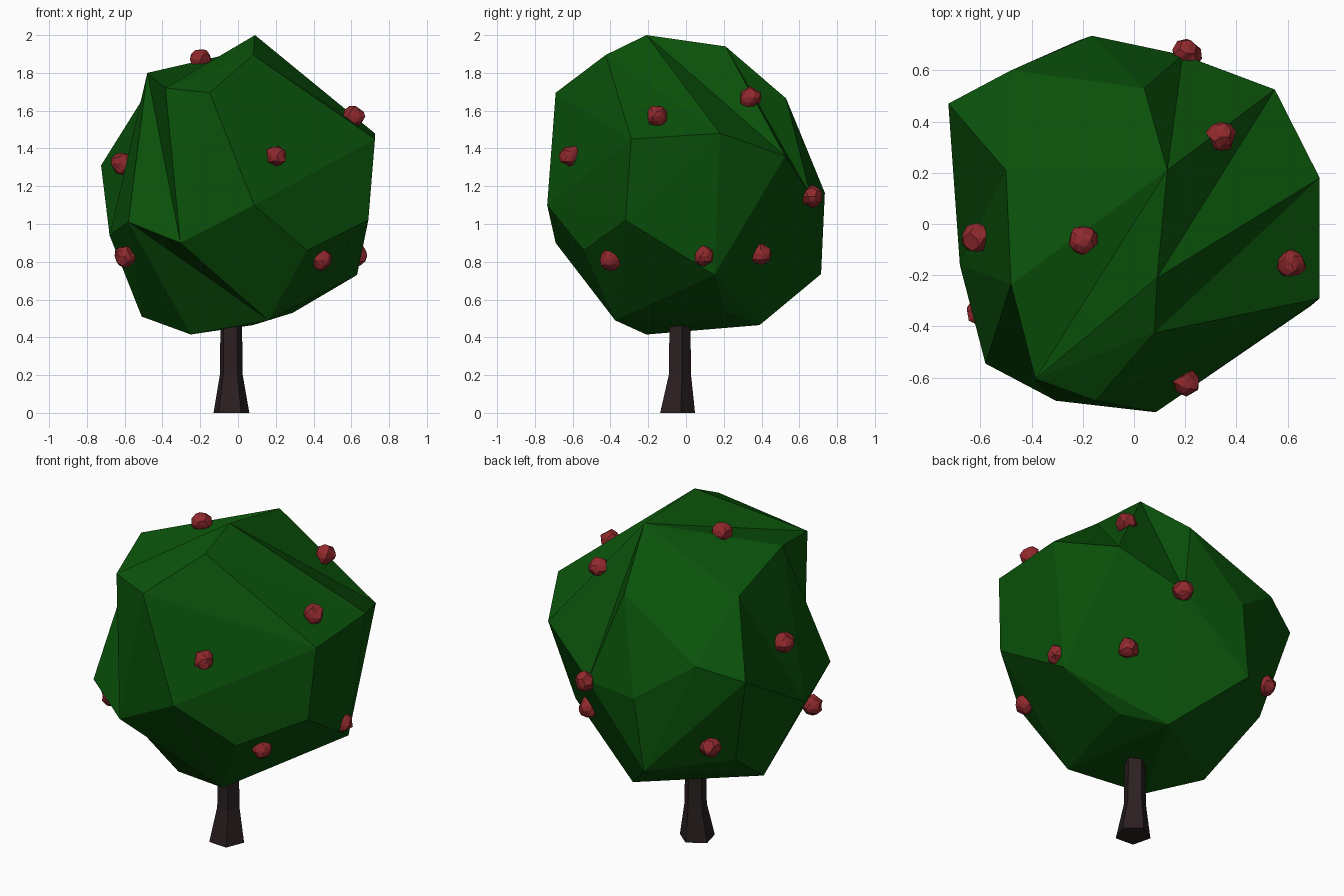
import bpy
import bmesh
import math
import random
from mathutils import Vector

random.seed(4)

default_cube = bpy.data.objects.get("Cube")
if default_cube:
    bpy.data.objects.remove(default_cube, do_unlink=True)


def make_material(name, colour):
    material = bpy.data.materials.new(name)
    material.use_nodes = True
    material.diffuse_color = (*colour, 1)
    shader = material.node_tree.nodes["Principled BSDF"]
    shader.inputs["Base Color"].default_value = (*colour, 1)
    shader.inputs["Roughness"].default_value = 0.9
    return material


def make_object(name, bm, material):
    bmesh.ops.recalc_face_normals(bm, faces=bm.faces)
    mesh = bpy.data.meshes.new(name)
    bm.to_mesh(mesh)
    bm.free()
    mesh.materials.append(material)
    obj = bpy.data.objects.new(name, mesh)
    bpy.context.scene.collection.objects.link(obj)
    return obj


leaf_green = make_material("leaf green", (0.003, 0.082, 0.003))
bark_brown = make_material("dark bark brown", (0.024, 0.014, 0.015))
fruit_red = make_material("fruit red", (0.28, 0.022, 0.026))

# Crown: corners of the faceted foliage mass
corners = dict(
    apex=(.09, -.21, 2), back_apex=(.13, .21, 1.94), front_apex=(.08, -.425, 1.895),
    brow=(-.15, -.69, 1.695), brow_side=(-.385, -.605, 1.72),
    shoulder=(-.48, -.235, 1.8), shoulder_back=(-.5, .21, 1.67),
    upper_back=(.04, .53, 1.665), left_front=(.725, -.29, 1.45),
    left_middle=(.725, .18, 1.48), left_back=(.55, .525, 1.36),
    back_left=(.19, .66, 1.15), back_middle=(-.165, .735, 1.165),
    back_right=(-.48, .6, 1.39), far_right=(-.725, .47, 1.31),
    chest=(.085, -.735, 1.1), chest_left=(.365, -.54, .86),
    chest_right=(-.305, -.69, .9), hip_left=(.69, -.32, 1.02),
    hip_right=(-.58, -.545, 1.01), side_right=(-.68, -.16, .94),
    low_left=(.63, .15, .73), low_back=(-.22, .715, .735),
    low_right=(-.59, .37, .77), base_left=(.29, .22, .53),
    base_back=(.08, .39, .465), base_front=(.16, -.375, .49),
    base_middle=(-.25, -.21, .415), base_right=(-.51, -.01, .51))

# Creases: corner pairs joined by an inward fold, made in this order
creases = [("apex", "left_back"), ("front_apex", "left_middle"),
           ("upper_back", "back_left"), ("back_apex", "back_left"),
           ("shoulder", "back_apex"), ("brow_side", "back_apex"),
           ("shoulder_back", "side_right"),
           ("shoulder", "chest_right"), ("hip_right", "base_front")]

bm = bmesh.new()
verts = {name: bm.verts.new(point) for name, point in corners.items()}
bmesh.ops.convex_hull(bm, input=list(bm.verts))
for start, end in creases:
    pair = {verts[start], verts[end]}
    for edge in list(bm.edges):
        around = {v for face in edge.link_faces for v in face.verts}
        if len(edge.link_faces) == 2 and around - set(edge.verts) == pair:
            bmesh.utils.edge_rotate(edge, True)
            break
loose = [v for v in bm.verts if not v.link_faces]
bmesh.ops.delete(bm, geom=loose, context="VERTS")
make_object("crown", bm, leaf_green)

# Trunk: five-sided post with a flared foot
bm = bmesh.new()
rings = []
for height, radius, centre_y in [(0, .1, -.052), (.2, .064, -.037), (.6, .058, -.036)]:
    ring = []
    for side in range(5):
        angle = math.radians(14) + side * math.tau / 5
        ring.append(bm.verts.new((-.037 + radius * math.cos(angle),
                                  centre_y + radius * math.sin(angle), height)))
    rings.append(ring)
for lower, upper in zip(rings, rings[1:]):
    for side in range(5):
        after = (side + 1) % 5
        bm.faces.new((lower[side], lower[after], upper[after], upper[side]))
bm.faces.new(list(reversed(rings[0])))
bm.faces.new(rings[-1])
make_object("trunk", bm, bark_brown)

# Fruit: small lumpy balls half sunk in the crown
fruit_spots = [
    (-.2, -.06, 1.87), (.615, -.155, 1.57), (.205, -.615, 1.36),
    (-.615, -.055, 1.32), (-.6, -.345, .83), (.445, -.4, .81),
    (.63, .095, .83), (.37, .395, .84), (.34, .34, 1.67),
    (.205, .665, 1.145), (-.52, .51, .88)]
for number, spot in enumerate(fruit_spots, start=1):
    bm = bmesh.new()
    bmesh.ops.create_icosphere(bm, subdivisions=2, radius=.056)
    for vert in bm.verts:
        vert.co = vert.co * random.uniform(.87, 1.13) + Vector(spot)
    make_object(f"fruit_{number}", bm, fruit_red)
